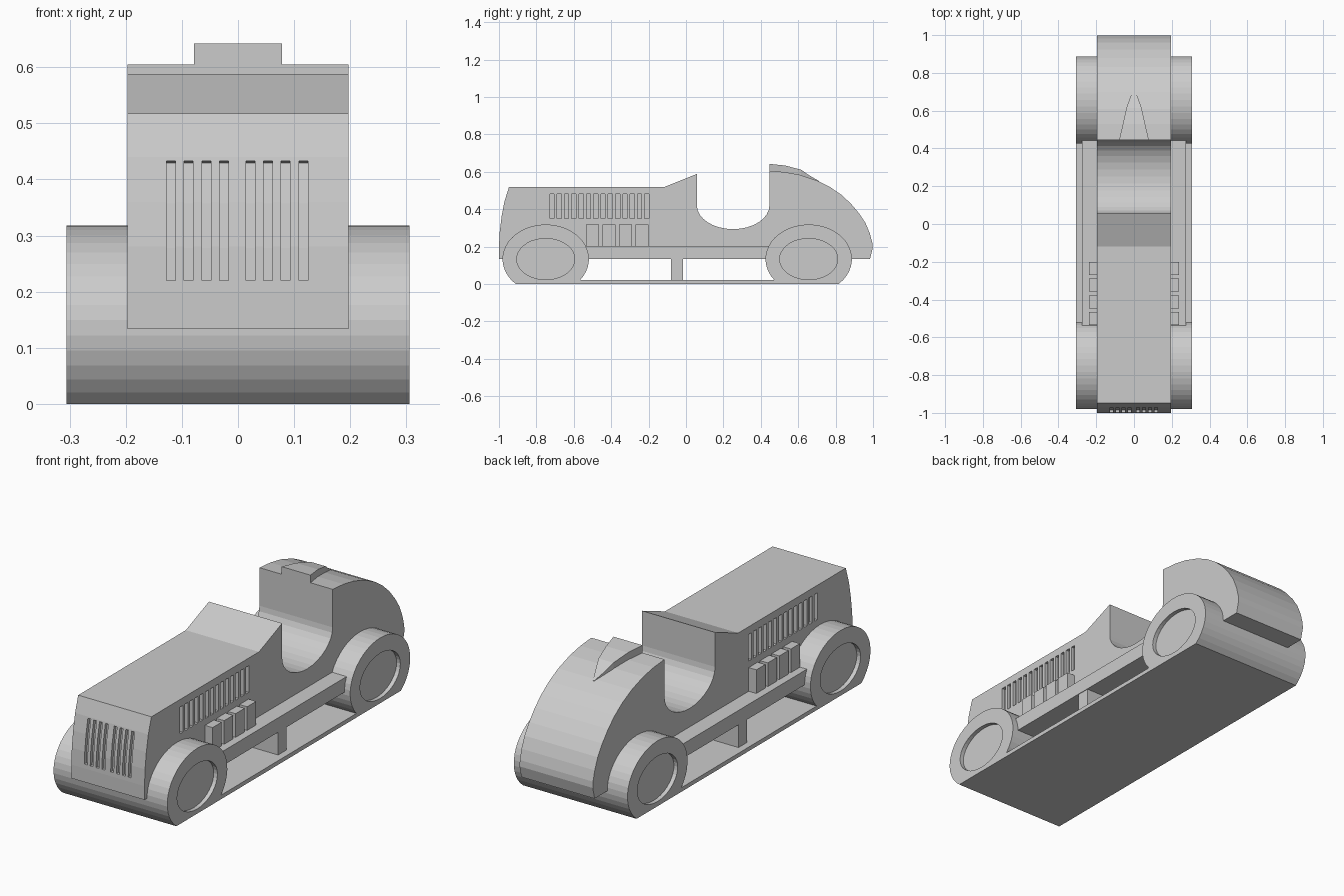
import bpy, bmesh, math

if "Cube" in bpy.data.objects:
    bpy.data.objects.remove(bpy.data.objects["Cube"])

W = 0.197      # half width of body
FULL = 0.306   # half width over the wheels
AXLE_Z = 0.133


def prisms(name, parts):
    """Object made of (y,z) profiles, each extruded from x0 to x1."""
    bm = bmesh.new()
    for profile, x0, x1 in parts:
        face = bm.faces.new([bm.verts.new((x0, y, z)) for y, z in profile])
        ext = bmesh.ops.extrude_face_region(bm, geom=[face])
        moved = [v for v in ext["geom"] if isinstance(v, bmesh.types.BMVert)]
        bmesh.ops.translate(bm, verts=moved, vec=(x1 - x0, 0, 0))
    bmesh.ops.recalc_face_normals(bm, faces=bm.faces)
    me = bpy.data.meshes.new(name)
    bm.to_mesh(me)
    bm.free()
    ob = bpy.data.objects.new(name, me)
    bpy.context.collection.objects.link(ob)
    return ob


def rect(y0, y1, z0, z1):
    return [(y0, z0), (y1, z0), (y1, z1), (y0, z1)]


def both(profile, x0, x1):
    return [(profile, x0, x1), (profile, -x1, -x0)]


def arc(cy, cz, ry, rz, a0, a1, n):
    steps = [a0 + (a1 - a0) * i / n for i in range(n + 1)]
    return [(cy + ry * math.cos(a), cz + rz * math.sin(a)) for a in steps]


def carve(ob, cutter):
    mod = ob.modifiers.new("carve", "BOOLEAN")
    mod.operation = "DIFFERENCE"
    mod.solver = "EXACT"
    mod.object = cutter
    cutter.hide_render = True
    cutter.hide_set(True)


# body side profile: nose, bonnet, cowl, cockpit, tail
nose = [(-1.0, 0.133), (-1.0, 0.2), (-0.996, 0.28), (-0.986, 0.36),
        (-0.971, 0.44), (-0.947, 0.517)]
cowl = [(-0.12, 0.517), (0.058, 0.588)]
cockpit = arc(0.252, 0.42, 0.194, 0.127, math.pi, 2 * math.pi, 16)
tail = [(0.446, 0.605), (0.53, 0.598), (0.61, 0.583), (0.7, 0.553), (0.77, 0.518),
        (0.83, 0.477), (0.88, 0.431), (0.925, 0.378), (0.96, 0.325), (0.983, 0.27),
        (0.996, 0.22), (0.998, 0.19), (0.984, 0.133)]
body = prisms("body", [(nose + cowl + cockpit + tail, -W, W)])

# grille slots follow the nose curve; louvre slots on both bonnet sides
D = 0.016
slot_in = [(-1.0 + D, 0.22), (-0.996 + D, 0.278), (-0.986 + D, 0.357), (-0.972 + D, 0.429)]
slot = [(-1.05, 0.22)] + slot_in + [(-0.972, 0.433), (-1.05, 0.433)]
cuts = []
for i in range(4):
    for x in (0.022 + 0.0315 * i, -0.025 - 0.0315 * i):
        cuts.append((slot, x - 0.008, x + 0.008))
for i in range(14):
    y = -0.728 + 0.039 * i
    cuts += both(rect(y, y + 0.023, 0.35, 0.48), W - D, W + 0.05)
carve(body, prisms("slot_cutter", cuts))

# wheels: full-width oval drums, flattened on the ground, with recessed hubs
a = math.asin(AXLE_Z / 0.185)
for name, cy in (("front_wheels", -0.75), ("rear_wheels", 0.656)):
    tyre = arc(cy, AXLE_Z, 0.231, 0.185, -a, math.pi + a, 32)
    wheels = prisms(name, [(tyre, -FULL, FULL)])
    hub = arc(cy, AXLE_Z, 0.155, 0.11, 0, 2 * math.pi * 35 / 36, 35)
    carve(wheels, prisms(name + "_hub_cutter", both(hub, FULL - 0.02, FULL + 0.05)))

# base plate and centre support
prisms("base_plate", [(rect(-0.91, 0.816, 0.0, 0.02), -FULL, FULL)])
prisms("centre_support", [(rect(-0.08, -0.015, 0.01, 0.14), -0.272, 0.272)])

# running boards
prisms("running_boards", both(rect(-0.56, 0.47, 0.133, 0.203), W - 0.01, 0.275))

# exhaust blocks
blocks = []
for i in range(4):
    y = -0.535 + 0.0885 * i
    blocks += both(rect(y, y + 0.069, 0.195, 0.318), W - 0.01, 0.238)
prisms("exhaust_blocks", blocks)

# headrest fairing: lofted rectangular sections (y, half width, top z)
bm = bmesh.new()
rings = []
for y, w, top in ((0.446, 0.078, 0.642), (0.53, 0.059, 0.633), (0.615, 0.04, 0.611),
                  (0.66, 0.024, 0.58), (0.71, 0.004, 0.551)):
    low = top - 0.06
    rings.append([bm.verts.new(p) for p in
                  ((-w, y, low), (w, y, low), (w, y, top), (-w, y, top))])
for r, s in zip(rings, rings[1:]):
    for i in range(4):
        j = (i + 1) % 4
        bm.faces.new((r[i], r[j], s[j], s[i]))
bm.faces.new(rings[0])
bm.faces.new(rings[-1])
bmesh.ops.recalc_face_normals(bm, faces=bm.faces)
mesh = bpy.data.meshes.new("headrest")
bm.to_mesh(mesh)
bm.free()
bpy.context.collection.objects.link(bpy.data.objects.new("headrest", mesh))
